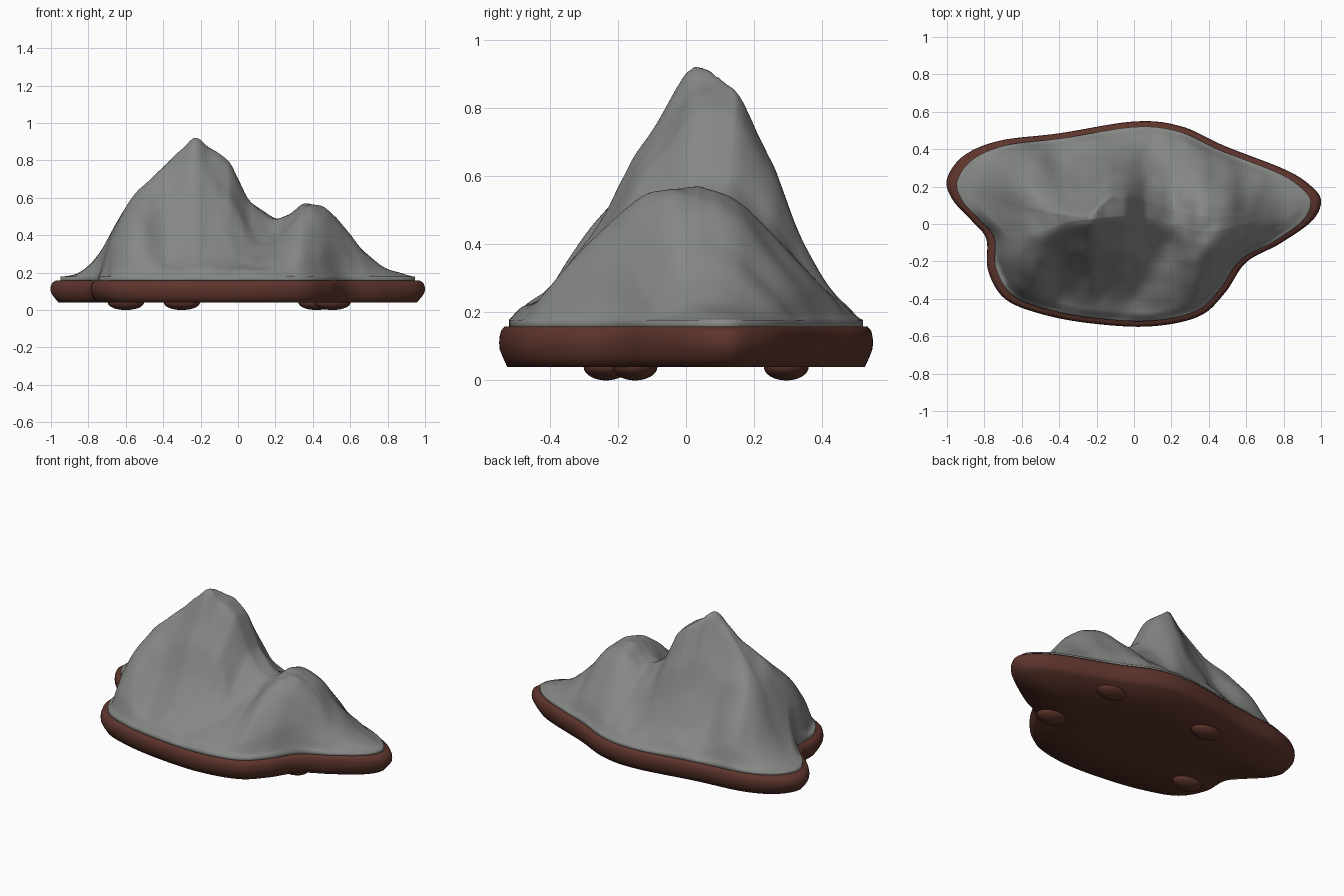
import bpy, bmesh, math
from mathutils import Vector, noise

if "Cube" in bpy.data.objects:
    bpy.data.objects.remove(bpy.data.objects["Cube"])

def material(name, rgb):
    m = bpy.data.materials.new(name)
    m.diffuse_color = (*rgb, 1)
    m.use_nodes = True
    m.node_tree.nodes["Principled BSDF"].inputs["Base Color"].default_value = m.diffuse_color
    return m

rock = material("grey rock", (0.235, 0.245, 0.235))
clay = material("red brown", (0.110, 0.035, 0.025))

def spline(p0, p1, p2, p3, t):
    return 0.5 * (2 * p1 + (p2 - p0) * t + (2 * p0 - 5 * p1 + 4 * p2 - p3) * t * t
                  + (3 * p1 - p0 - 3 * p2 + p3) * t ** 3)

def curve(points, x):
    """Smooth value through sorted (x, value) points."""
    n = len(points)
    if x <= points[0][0]: return points[0][1]
    if x >= points[-1][0]: return points[-1][1]
    i = max(k for k in range(n - 1) if points[k][0] <= x)
    (x1, a), (x2, b) = points[i], points[i + 1]
    def slope(k):
        lo, hi = max(k - 1, 0), min(k + 1, n - 1)
        return (points[hi][1] - points[lo][1]) / (points[hi][0] - points[lo][0])
    w, t = x2 - x1, (x - x1) / (x2 - x1)
    return ((2*t**3 - 3*t*t + 1) * a + (t**3 - 2*t*t + t) * w * slope(i)
            + (3*t*t - 2*t**3) * b + (t**3 - t*t) * w * slope(i + 1))

def smoothstep(t):
    t = min(1, max(0, t))
    return t * t * (3 - 2 * t)

# Wavy outline shared by base and mountain
KEYS = [Vector(p) for p in (
    (-1, .24), (-.91, .365), (-.72, .445), (-.4, .485), (0, .548), (.25, .523), (.49, .415),
    (.81, .29), (.95, .2), (1, .12), (.95, .015), (.78, -.105), (.6, -.205), (.485, -.37),
    (.345, -.495), (.08, -.548), (-.24, -.53), (-.5, -.48), (-.69, -.4), (-.78, -.25),
    (-.79, -.08), (-.87, .02), (-.97, .13))]
N, STEPS = len(KEYS), 10
outline = [spline(KEYS[i - 1], KEYS[i], KEYS[(i + 1) % N], KEYS[(i + 2) % N], s / STEPS)
           for i in range(N) for s in range(STEPS)]
outline.reverse()  # counter-clockwise

def loft(name, rings, mat, angle=40):
    """Skin equal-length rings of points, closing both ends."""
    bm = bmesh.new()
    loops = [[bm.verts.new(p) for p in ring] for ring in rings]
    for lo, hi in zip(loops, loops[1:]):
        n = len(lo)
        for i in range(n):
            j = (i + 1) % n
            bm.faces.new((lo[i], lo[j], hi[j], hi[i]))
    bm.faces.new(loops[0][::-1])
    bm.faces.new(loops[-1])
    me = bpy.data.meshes.new(name)
    bm.to_mesh(me)
    bm.free()
    ob = bpy.data.objects.new(name, me)
    bpy.context.collection.objects.link(ob)
    me.materials.append(mat)
    smooth(ob, angle)
    return ob

def smooth(ob, angle):
    bpy.ops.object.select_all(action='DESELECT')
    ob.select_set(True)
    bpy.context.view_layer.objects.active = ob
    bpy.ops.object.shade_smooth_by_angle(angle=math.radians(angle))

# Base slab: chamfered underside, rounded top edge
SECTION = [(.4, .04), (.957, .04), (.982, .07), (.997, .092), (1, .11), (.998, .128),
           (.99, .146), (.972, .158)]
loft("base", [[(p.x * s, p.y * s, z) for p in outline] for s, z in SECTION], clay, 80)

# Mountain: ridge height, front and back crest lines, cross profiles along x
RIM, INSET = .178, .947
RIDGE = [(-.95, .18), (-.85, .20), (-.75, .29), (-.6, .55), (-.5, .67), (-.4, .76), (-.3, .86),
         (-.23, .92), (-.15, .86), (-.05, .79), (0, .7), (.07, .58), (.2, .49), (.26, .505),
         (.35, .565), (.45, .55), (.52, .5), (.6, .4), (.7, .29), (.8, .22), (.95, .18)]
FRONT_Y = [(-.95, .2), (-.75, -.04), (-.6, -.075), (-.5, -.045), (-.35, .01), (-.23, .025),
           (0, .04), (.2, .0), (.38, -.04), (.6, .0), (.95, .11)]
BACK_Y = [(-.95, .25), (-.6, .1), (-.3, .04), (-.23, .05), (-.18, .1), (-.12, .145), (.05, .13),
          (.2, .08), (.38, .04), (.6, .05), (.95, .13)]
TALL = [(0, 1), (.06, .96), (.2, .80), (.33, .66), (.4, .56), (.51, .41), (.71, .21), (.87, .09), (1, .01)]
LOW = [(0, 1), (.2, .94), (.35, .84), (.5, .67), (.75, .38), (.9, .17), (1, .02)]
FULL = [(0, 1), (.2, .95), (.4, .84), (.6, .66), (.8, .4), (1, .04)]

def span(x):
    """Averaged front and back limits of the outline near x."""
    lows, highs = [], []
    for dx in (-.06, -.03, 0, .03, .06):
        q = min(.99, max(-.99, (x + dx) / INSET))
        ys = []
        for a, b in zip(outline, outline[1:] + outline[:1]):
            if (a.x - q) * (b.x - q) <= 0 and a.x != b.x:
                ys.append(a.y + (b.y - a.y) * (q - a.x) / (b.x - a.x))
        if ys:
            lows.append(min(ys))
            highs.append(max(ys))
    return INSET * sum(lows) / len(lows), INSET * sum(highs) / len(highs)

table = [span(-1 + i * .01) for i in range(201)]

def height(x, y, r):
    k = min(199.999, max(0, (x + 1) * 100))
    i, f = int(k), k - int(k)
    lo, hi = (table[i][c] * (1 - f) + table[i + 1][c] * f for c in (0, 1))
    yf, yb = curve(FRONT_Y, x), curve(BACK_Y, x)
    t = min(1, max(0, (y - yb) / (hi - yb), (yf - y) / (yf - lo)))
    right = smoothstep((x - .04) / .25)
    left = smoothstep((-.35 - x) / .28)
    q = (curve(TALL, t) * (1 - right - left) + curve(LOW, t) * right + curve(FULL, t) * left)
    e = min(1, (1 - r) / .09)
    edge = 1 - (1 - e) ** 2
    ridge = curve(RIDGE, x) - RIM
    h = ridge * q * edge
    # hollow below the saddle and gullies running down the slopes
    h -= .05 * math.exp(-((x - .17) / .1) ** 2 - ((y + .14) / .1) ** 2)
    rough = edge * min(1, max(0, ridge) / .2)
    h += .025 * rough * (1 - q) * noise.noise(Vector((x * 6, y * 2.5, 3)))
    h += .014 * rough * noise.noise(Vector((x * 11, y * 9, 7)))
    return RIM + max(0, h)

RINGS = 70
rings = [[(p.x * INSET, p.y * INSET, .15) for p in outline]]
for k in range(RINGS):
    r = 1 - k / RINGS
    rings.append([(p.x * INSET * r, p.y * INSET * r, height(p.x * INSET * r, p.y * INSET * r, r))
                  for p in outline])
loft("mountain", rings, rock, 120)

# Four oval feet
for n, (x, y) in enumerate(((-.6, -.235), (-.3, .295), (.505, -.15), (.42, .295)), 1):
    bpy.ops.mesh.primitive_uv_sphere_add(segments=32, ring_count=16, radius=1, location=(x, y, .04))
    foot = bpy.context.object
    foot.name = f"foot_{n}"
    foot.scale = (.097, .066, .04)
    foot.data.materials.append(clay)
    smooth(foot, 40)
